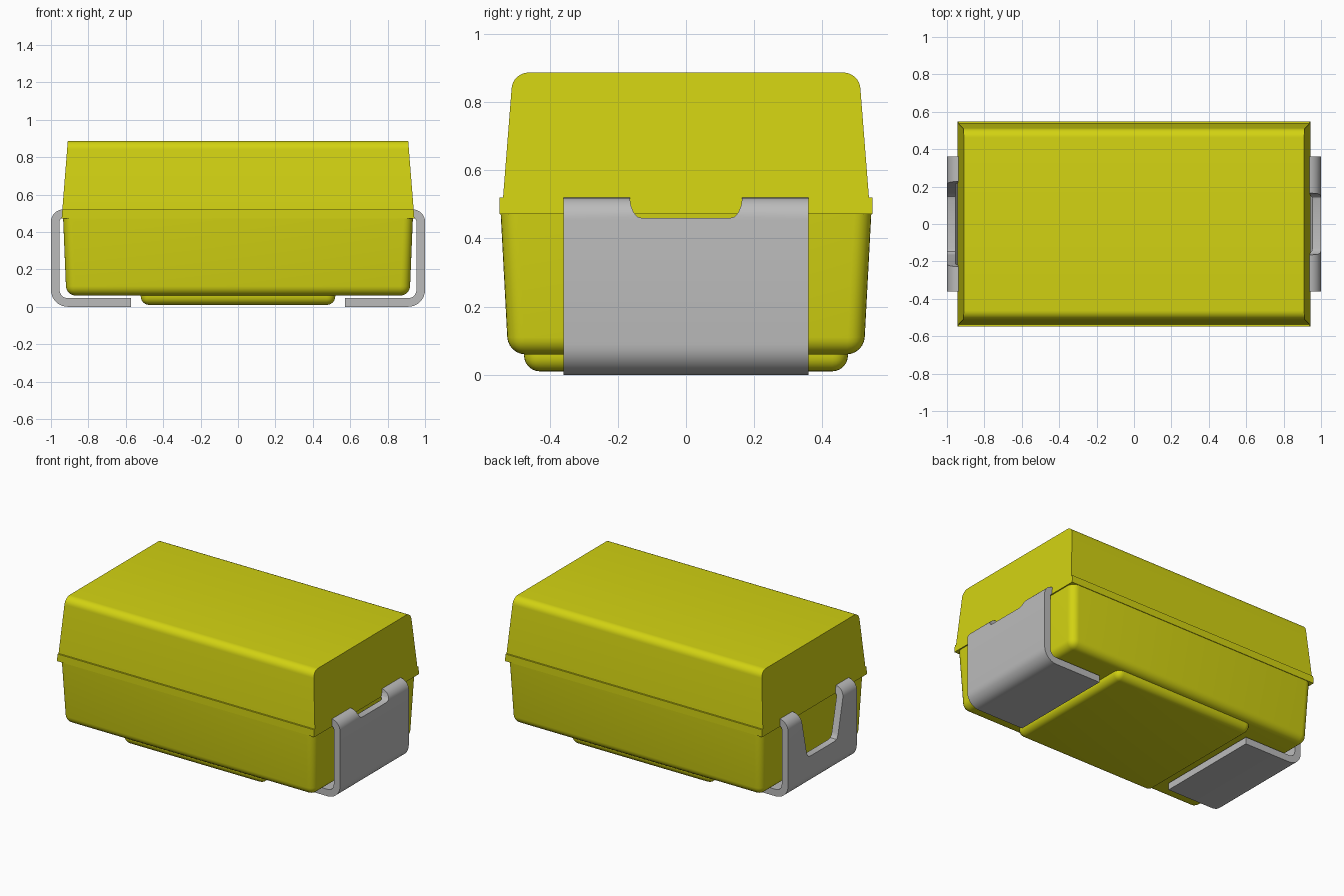
import bpy, bmesh, math

cube = bpy.data.objects.get("Cube")
if cube:
    bpy.data.objects.remove(cube, do_unlink=True)


def material(name, rgb):
    m = bpy.data.materials.new(name)
    m.use_nodes = True
    m.diffuse_color = (*rgb, 1)
    bsdf = next(n for n in m.node_tree.nodes if n.type == 'BSDF_PRINCIPLED')
    bsdf.inputs["Base Color"].default_value = (*rgb, 1)
    return m


yellow = material("yellow resin", (0.65, 0.65, 0.006))
grey = material("grey metal", (0.5, 0.5, 0.5))


def finish(bm, name, mat):
    bmesh.ops.recalc_face_normals(bm, faces=bm.faces)
    mesh = bpy.data.meshes.new(name)
    bm.to_mesh(mesh)
    bm.free()
    ob = bpy.data.objects.new(name, mesh)
    bpy.context.collection.objects.link(ob)
    mesh.materials.append(mat)
    return ob


def activate(ob):
    bpy.ops.object.select_all(action='DESELECT')
    ob.select_set(True)
    bpy.context.view_layer.objects.active = ob


def smooth(ob):
    activate(ob)
    bpy.ops.object.shade_smooth_by_angle(angle=math.radians(30))


def prism(name, mat, start, end):
    """Bridge two matching outlines and cap both ends."""
    bm = bmesh.new()
    a = [bm.verts.new(p) for p in start]
    b = [bm.verts.new(p) for p in end]
    n = len(a)
    bm.faces.new(a)
    bm.faces.new(b[::-1])
    for i in range(n):
        bm.faces.new((a[i], b[i], b[(i + 1) % n], a[(i + 1) % n]))
    return finish(bm, name, mat)


def arc(cx, cz, r, a0, a1, n=8):
    angles = [math.radians(a0 + (a1 - a0) * i / n) for i in range(n + 1)]
    return [(cx + r * math.cos(a), cz + r * math.sin(a)) for a in angles]


def tub(name, bottom, top, z0, z1, radius):
    """Tapered box, rounded on every edge except around its top."""
    bm = bmesh.new()
    bmesh.ops.create_cube(bm, size=2)
    for v in bm.verts:
        hx, hy = top if v.co.z > 0 else bottom
        v.co = (v.co.x * hx, v.co.y * hy, z1 if v.co.z > 0 else z0)
    edges = [e for e in bm.edges if min(v.co.z for v in e.verts) < z0 + 0.001]
    bmesh.ops.bevel(bm, geom=edges, offset=radius, segments=6, profile=0.5,
                    affect='EDGES')
    ob = finish(bm, name, yellow)
    smooth(ob)


# Upper case: rounded profile with a side lip, ends sloping inward with height
half = [(0.548, 0.472), (0.548, 0.52), (0.537, 0.52)] + arc(0.462, 0.837, 0.05, 4, 90)
outline = half + [(-y, z) for y, z in reversed(half)]


def end_x(z):
    return 0.943 - 0.033 * (z - 0.472) / 0.415


upper = prism("upper_case", yellow,
              [(-end_x(z), y, z) for y, z in outline],
              [(end_x(z), y, z) for y, z in outline])
smooth(upper)

# Lower case and the raised pad below it
tub("lower_case", (0.918, 0.522), (0.935, 0.544), 0.06, 0.474, 0.05)
tub("base_pad", (0.52, 0.474), (0.52, 0.476), 0.01, 0.07, 0.045)

# Bent lead strip profile (x, z), outer line then inner line
T = 0.046
lead_profile = ([(0.572, 0)] + arc(0.91, 0.09, 0.09, -90, 0)
                + arc(0.935, 0.455, 0.065, 0, 90) + [(0.88, 0.52), (0.88, 0.52 - T)]
                + arc(0.935, 0.455, 0.065 - T, 90, 0)
                + arc(0.91, 0.09, 0.09 - T, 0, -90) + [(0.572, T)])

# Notch outlines (half width, z): shallow on one end, deep on the other
shallow = [(0.165, 0.56), (0.165, 0.52), (0.162, 0.498), (0.154, 0.477),
           (0.143, 0.464), (0.13, 0.46)]
deep = [(0.235, 0.56), (0.228, 0.52), (0.165, 0.24), (0.158, 0.22),
        (0.147, 0.207), (0.13, 0.202)]

for name, side, notch in (("left_lead", 1, shallow), ("right_lead", -1, deep)):
    lead = prism(name, grey, [(side * x, -0.36, z) for x, z in lead_profile],
                 [(side * x, 0.36, z) for x, z in lead_profile])
    shape = notch + [(-y, z) for y, z in reversed(notch)]
    cutter = prism(name + "_cutter", grey, [(side * 0.8, y, z) for y, z in shape],
                   [(side * 1.1, y, z) for y, z in shape])
    cutter.hide_render = True
    cut = lead.modifiers.new("notch", 'BOOLEAN')
    cut.operation = 'DIFFERENCE'
    cut.solver = 'EXACT'
    cut.object = cutter
    activate(lead)
    bpy.ops.object.modifier_apply(modifier=cut.name)
    bpy.data.objects.remove(cutter, do_unlink=True)
    smooth(lead)
